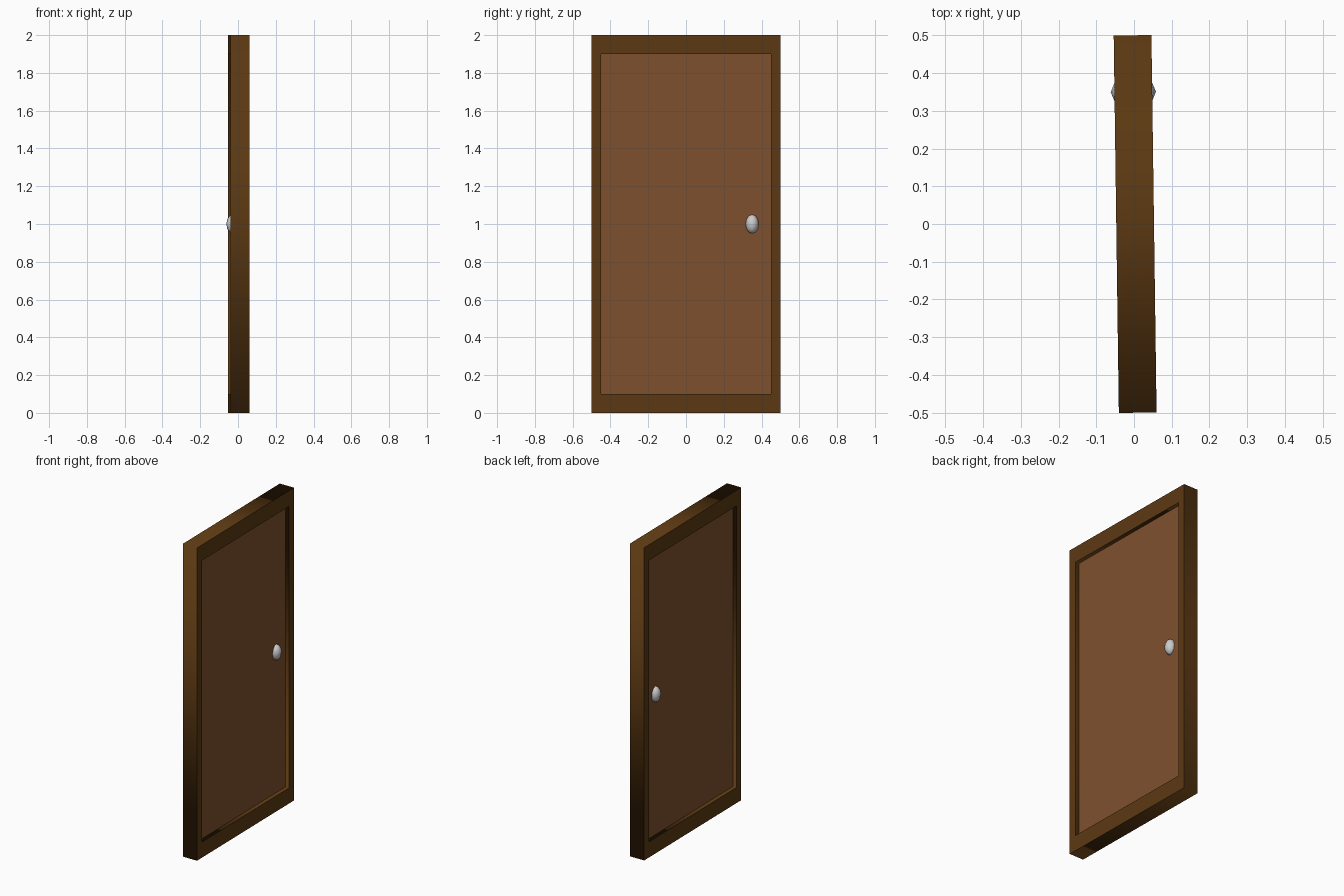
import bpy
from math import radians
from mathutils import Matrix

if "Cube" in bpy.data.objects:
    bpy.data.objects.remove(bpy.data.objects["Cube"])

TURN = Matrix.Translation((0.003, 0, 0)) @ Matrix.Rotation(radians(0.78), 4, 'Z')


def material(name, color):
    m = bpy.data.materials.new(name)
    m.diffuse_color = (*color, 1)
    m.use_nodes = True
    m.node_tree.nodes["Principled BSDF"].inputs["Base Color"].default_value = m.diffuse_color
    return m


def finish(ob, name, mat):
    ob.name = name
    ob.data.materials.append(mat)
    ob.matrix_world = TURN @ ob.matrix_world


def prism(name, loops, thickness, mat):
    # closed y-z outlines extruded along x, inner loops become holes
    cu = bpy.data.curves.new(name, 'CURVE')
    cu.dimensions = '2D'
    cu.fill_mode = 'BOTH'
    cu.extrude = thickness / 2
    for y, z0, z1 in loops:
        s = cu.splines.new('POLY')
        s.points.add(3)
        for p, c in zip(s.points, ((-y, z0), (y, z0), (y, z1), (-y, z1))):
            p.co = (*c, 0, 1)
        s.use_cyclic_u = True
    ob = bpy.data.objects.new(name, cu)
    bpy.context.collection.objects.link(ob)
    bpy.context.view_layer.objects.active = ob
    ob.select_set(True)
    bpy.ops.object.convert(target='MESH')
    ob = bpy.context.object
    # curve x -> y, curve y -> z, curve z -> x
    ob.data.transform(Matrix(((0, 0, 1, 0), (1, 0, 0, 0), (0, 1, 0, 0), (0, 0, 0, 1))))
    finish(ob, name, mat)
    ob.select_set(False)


dark = material("dark_wood", (0.105, 0.04, 0.006))
wood = material("panel_wood", (0.21, 0.08, 0.028))
metal = material("knob_metal", (0.6, 0.6, 0.6))

# frame and recessed panel
prism("frame", [(0.5, 0, 2), (0.45, 0.1, 1.9)], 0.1, dark)
prism("panel", [(0.45, 0.1, 1.9)], 0.05, wood)

# low-poly knobs on both faces
for side, label in ((-1, "left"), (1, "right")):
    bpy.ops.mesh.primitive_uv_sphere_add(segments=8, ring_count=6, radius=1)
    ob = bpy.context.object
    ob.data.transform(Matrix.Translation((side * 0.025, 0.35, 1))
                      @ Matrix.Diagonal((0.035, 0.035, 0.05, 1)))
    bpy.ops.object.shade_smooth()
    finish(ob, "knob_" + label, metal)
    ob.select_set(False)
